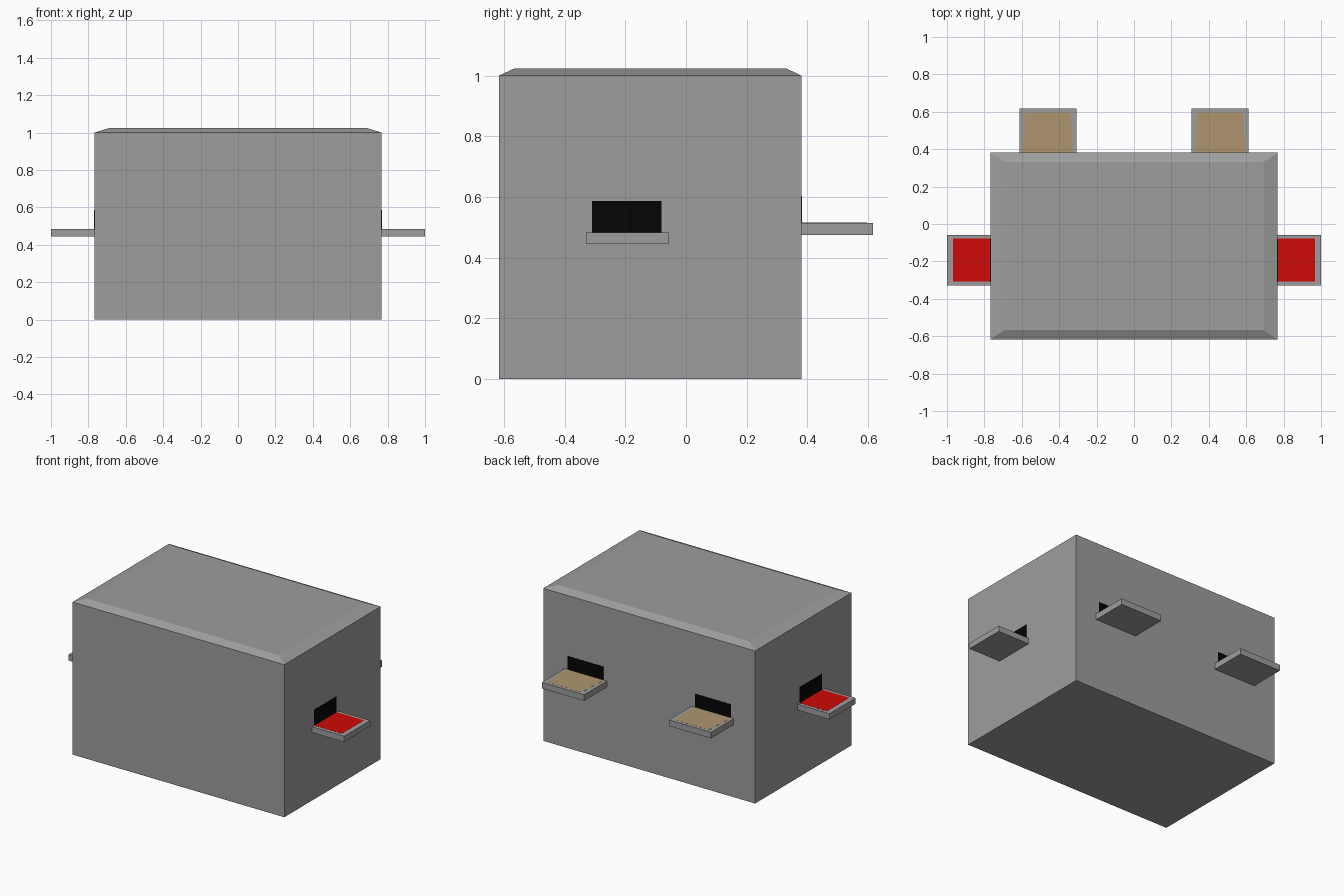
import bpy, bmesh

if "Cube" in bpy.data.objects:
    bpy.data.objects.remove(bpy.data.objects["Cube"])


def material(name, rgb):
    m = bpy.data.materials.new(name)
    m.diffuse_color = (*rgb, 1)
    m.use_nodes = True
    m.node_tree.nodes["Principled BSDF"].inputs["Base Color"].default_value = m.diffuse_color
    return m


GREY = material("dark_grey", (0.34, 0.34, 0.34))
RED = material("red", (0.62, 0.003, 0.002))
TAN = material("tan", (0.43, 0.30, 0.157))
BLACK = material("black", (0.0015, 0.0015, 0.0015))
PROUD = 0.0006  # how far pads and slots stand off their surface


def loft(name, rings, mat=GREY):
    """Closed solid through stacked rings of equal point count."""
    bm = bmesh.new()
    loops = [[bm.verts.new(p) for p in ring] for ring in rings]
    n = len(loops[0])
    bm.faces.new(loops[0][::-1])
    bm.faces.new(loops[-1])
    for low, high in zip(loops, loops[1:]):
        for i in range(n):
            j = (i + 1) % n
            bm.faces.new((low[i], low[j], high[j], high[i]))
    bmesh.ops.recalc_face_normals(bm, faces=bm.faces)
    mesh = bpy.data.meshes.new(name)
    bm.to_mesh(mesh)
    bm.free()
    ob = bpy.data.objects.new(name, mesh)
    bpy.context.collection.objects.link(ob)
    mesh.materials.append(mat)
    return ob


def rect(x0, x1, y0, y1, z):
    return [(x0, y0, z), (x1, y0, z), (x1, y1, z), (x0, y1, z)]


def box(name, x, y, z, mat=GREY):
    return loft(name, [rect(*x, *y, z[0]), rect(*x, *y, z[1])], mat)


# Main body with shallow chamfered lid
X, YF, YB = 0.768, -0.617, 0.381
loft("body", [rect(-X, X, YF, YB, 0), rect(-X, X, YF, YB, 1.0),
              rect(-0.692, 0.692, -0.567, 0.332, 1.023)])

for side, s in (("left", -1), ("right", 1)):
    def span(a, b):
        return sorted((s * a, s * b))

    # Side tray with red pad and dark slot above it
    box(side + "_side_tray", span(X, 1.0), (-0.329, -0.058), (0.445, 0.483))
    box(side + "_side_pad", span(X, 0.968), (-0.308, -0.078), (0.482, 0.483 + PROUD), RED)
    box(side + "_side_slot", span(X - 0.005, X + PROUD), (-0.31, -0.08), (0.483, 0.587), BLACK)

    # Back tray with tapered tan pad and dark slot above it
    box(side + "_back_tray", span(0.307, 0.613), (YB, 0.617), (0.475, 0.515))
    pad = [(s * 0.327, YB), (s * 0.597, YB), (s * 0.584, 0.597), (s * 0.340, 0.597)]
    loft(side + "_back_pad", [[(x, y, z) for x, y in pad] for z in (0.514, 0.515 + PROUD)], TAN)
    box(side + "_back_slot", span(0.333, 0.592), (YB - 0.005, YB + PROUD), (0.515, 0.604), BLACK)
